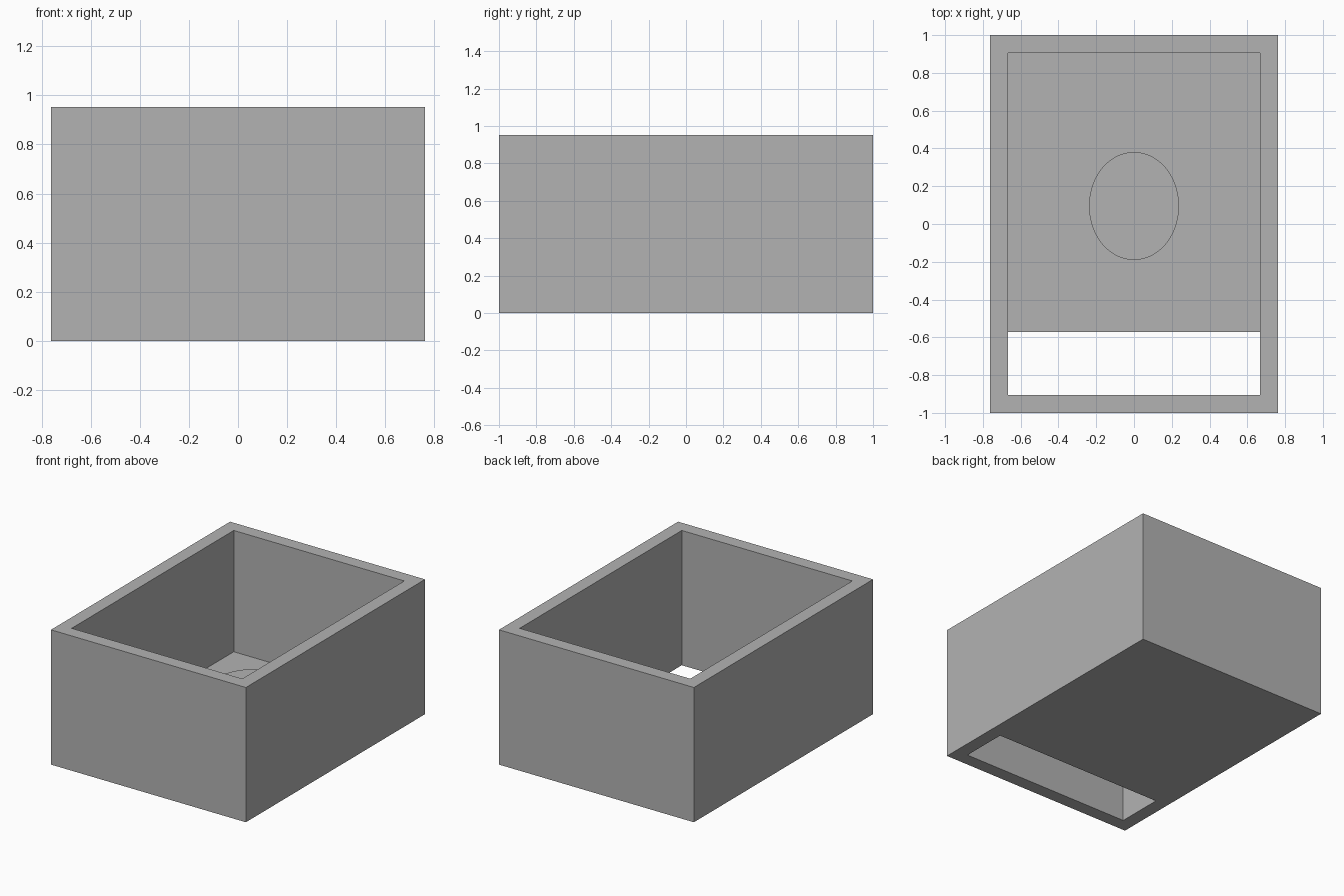
import bpy
import bmesh
import math
from mathutils import Matrix, Vector

if "Cube" in bpy.data.objects:
    bpy.data.objects.remove(bpy.data.objects["Cube"], do_unlink=True)

U = 2 / 21                      # one wall thickness
WIDTH, LENGTH, HEIGHT = 16 * U, 21 * U, 10 * U

grey = bpy.data.materials.new("plain grey")
grey.use_nodes = True
grey.diffuse_color = (0.45, 0.45, 0.45, 1)
grey.node_tree.nodes["Principled BSDF"].inputs["Base Color"].default_value = grey.diffuse_color


def finish(name, bm):
    bmesh.ops.recalc_face_normals(bm, faces=bm.faces)
    mesh = bpy.data.meshes.new(name)
    bm.to_mesh(mesh)
    bm.free()
    mesh.materials.append(grey)
    obj = bpy.data.objects.new(name, mesh)
    bpy.context.collection.objects.link(obj)
    return obj


def activate(obj):
    bpy.ops.object.select_all(action="DESELECT")
    obj.select_set(True)
    bpy.context.view_layer.objects.active = obj


# Outer block of the box
bm = bmesh.new()
bmesh.ops.create_cube(bm, size=1, matrix=Matrix.Translation((0, 0, HEIGHT / 2))
                      @ Matrix.Diagonal((WIDTH, LENGTH, HEIGHT, 1)))
box = finish("open_box", bm)

# Cavity and floor slot as one stepped side profile, extruded across the width
inner_x, inner_y = WIDTH / 2 - U, LENGTH / 2 - U
slot_y, top = -6 * U, HEIGHT + U
profile = [(-inner_y, -U), (slot_y, -U), (slot_y, U),
           (inner_y, U), (inner_y, top), (-inner_y, top)]
bm = bmesh.new()
side = bm.faces.new([bm.verts.new((-inner_x, y, z)) for y, z in profile])
grown = bmesh.ops.extrude_face_region(bm, geom=[side])["geom"]
bmesh.ops.translate(bm, vec=Vector((2 * inner_x, 0, 0)),
                    verts=[v for v in grown if isinstance(v, bmesh.types.BMVert)])
cutter = finish("cavity_cutter", bm)
cutter.hide_render = True

hollow = box.modifiers.new("hollow", "BOOLEAN")
hollow.operation = "DIFFERENCE"
hollow.solver = "EXACT"
hollow.object = cutter
activate(box)
bpy.ops.object.modifier_apply(modifier=hollow.name)
bpy.data.objects.remove(cutter, do_unlink=True)

# Oval pedestal standing on the floor
rise = 2.5 * U
bm = bmesh.new()
bmesh.ops.create_cone(bm, cap_ends=True, segments=96, radius1=1, radius2=1, depth=1,
                      matrix=Matrix.Translation((0, U, U + rise / 2))
                      @ Matrix.Diagonal((2.5 * U, 3 * U, rise, 1)))
pedestal = finish("oval_pedestal", bm)
activate(pedestal)
bpy.ops.object.shade_smooth_by_angle(angle=math.radians(30))
